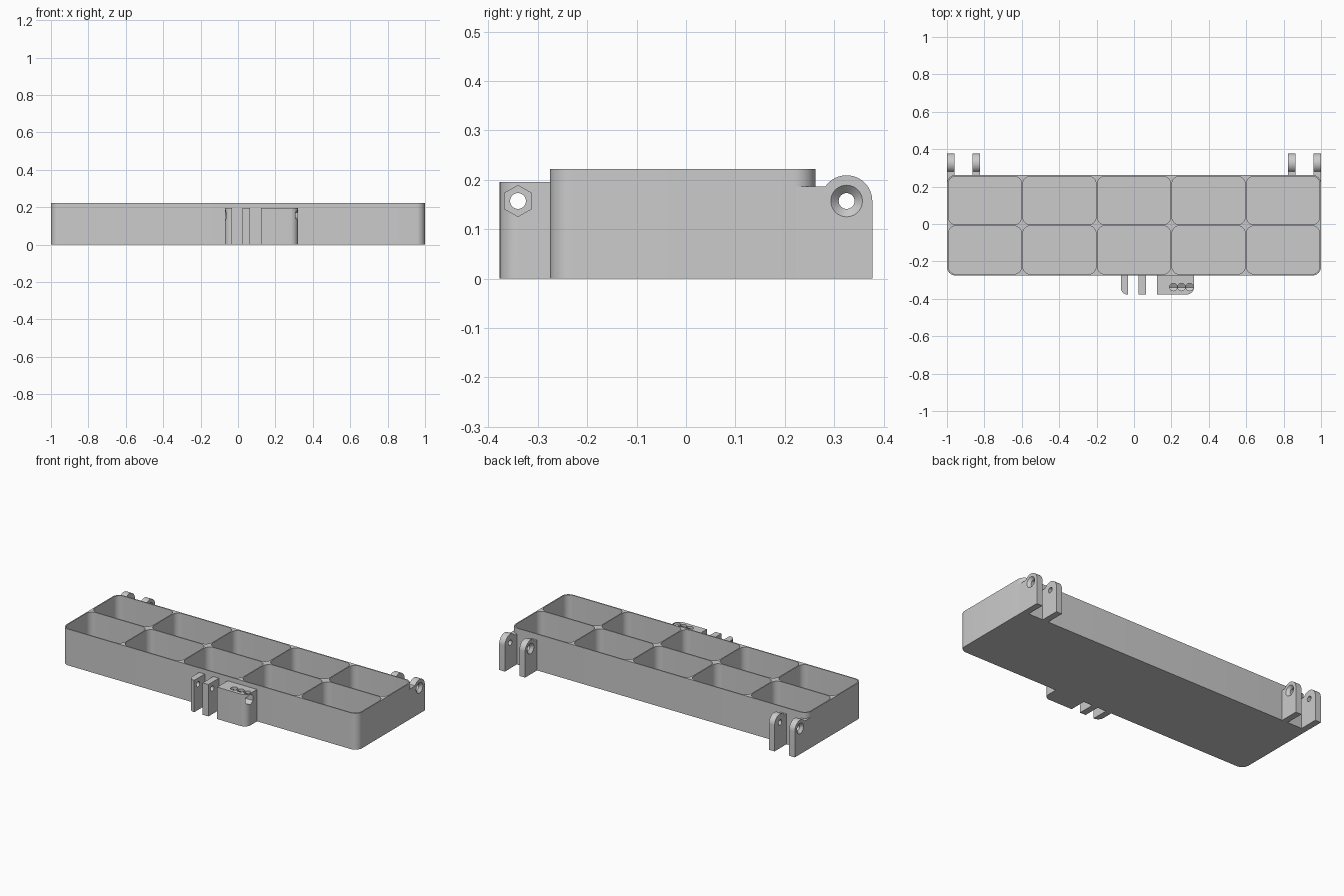
import bpy, bmesh
from math import cos, sin, pi, radians
from mathutils import Matrix

cube = bpy.data.objects.get("Cube")
if cube:
    bpy.data.objects.remove(cube, do_unlink=True)

GREY = (0.6, 0.6, 0.6, 1)
mat = bpy.data.materials.new("plain grey")
mat.use_nodes = True
mat.diffuse_color = GREY
mat.node_tree.nodes["Principled BSDF"].inputs["Base Color"].default_value = GREY


def arc(cx, cy, r, start, end, steps=10):
    angles = [radians(start + (end - start) * i / steps) for i in range(steps + 1)]
    return [(cx + r * cos(a), cy + r * sin(a)) for a in angles]


def rounded(x0, x1, y0, y1, radii):
    """Rectangle outline; radii run front-left, front-right, back-right, back-left."""
    corners = [(x0, y0, 1, 1), (x1, y0, -1, 1), (x1, y1, -1, -1), (x0, y1, 1, -1)]
    pts = []
    for i, ((x, y, sx, sy), r) in enumerate(zip(corners, radii)):
        if r:
            pts += arc(x + sx * r, y + sy * r, r, 180 + 90 * i, 270 + 90 * i)
        else:
            pts.append((x, y))
    return pts


def new_object(name, bm):
    bmesh.ops.recalc_face_normals(bm, faces=bm.faces)
    mesh = bpy.data.meshes.new(name)
    bm.to_mesh(mesh)
    bm.free()
    mesh.materials.append(mat)
    obj = bpy.data.objects.new(name, mesh)
    bpy.context.collection.objects.link(obj)
    return obj


def prism(name, outlines, lo, hi, axis="z"):
    bm = bmesh.new()
    for outline in outlines:
        ends = []
        for t in (lo, hi):
            ends.append([bm.verts.new((a, b, t) if axis == "z" else (t, a, b))
                         for a, b in outline])
        low, high = ends
        bm.faces.new(low[::-1])
        bm.faces.new(high)
        for i in range(len(low)):
            j = (i + 1) % len(low)
            bm.faces.new((low[i], low[j], high[j], high[i]))
    return new_object(name, bm)


def countersink(x, y, z, side):
    """Cone cutter opening towards side (+1 or -1) along x."""
    bm = bmesh.new()
    bmesh.ops.create_cone(bm, cap_ends=True, segments=40, radius1=0.015,
                          radius2=0.034, depth=0.019,
                          matrix=Matrix.Translation((x - side * 0.0075, y, z))
                          @ Matrix.Rotation(side * pi / 2, 4, "Y"))
    return new_object("countersink_cutter", bm)


def cut(obj, cutters):
    for c in cutters:
        c.hide_render = True
        mod = obj.modifiers.new("cut", "BOOLEAN")
        mod.operation, mod.solver, mod.object = "DIFFERENCE", "EXACT", c
    graph = bpy.context.evaluated_depsgraph_get()
    mesh = bpy.data.meshes.new_from_object(obj.evaluated_get(graph))
    obj.modifiers.clear()
    obj.data = mesh


# Tray with a five by two grid of compartments
BACK, FRONT, WALL, RIM = 0.262, -0.275, 0.007, 0.222
tray = prism("tray", [rounded(-1, 1, FRONT, BACK, [0.045] * 4)], 0, RIM)
dx, dy = (2 - WALL) / 5, (BACK - FRONT - WALL) / 2
cells = []
for i in range(5):
    for j in range(2):
        x, y = -1 + WALL + i * dx, FRONT + WALL + j * dy
        cells.append(rounded(x, x + dx - WALL, y, y + dy - WALL, [0.041] * 4))
compartments = prism("compartment_cutter", cells, 0.015, 0.3)
cut(tray, [compartments])
parts, helpers = [tray], [compartments]

# Hinge lugs in pairs at the back corners
HY, HZ = 0.325, 0.157
hinge_bore = prism("hinge_bore_cutter", [arc(HY, HZ, 0.016, 0, 350, 35)], -1.2, 1.2, "x")
helpers.append(hinge_bore)
for side, label in ((1, "left"), (-1, "right")):
    for place, inner, outer, start in (("outer", 0.961, 1, 0.222), ("inner", 0.824, 0.863, 0.258)):
        profile = [(start, 0), (HY + 0.052, 0)] + arc(HY, HZ, 0.052, 0, 146, 24) + [(start, 0.186)]
        lug = prism(f"hinge_lug_{place}_{label}", [profile],
                    *sorted((side * inner, side * outer)), axis="x")
        # The countersinks sit on the two faces turned away from the pair's gap
        if place == "outer":
            sink = countersink(side * outer, HY, HZ, side)
        else:
            sink = countersink(side * inner, HY, HZ, -side)
        cut(lug, [hinge_bore, sink] + ([compartments] if place == "outer" else []))
        helpers.append(sink)
        parts.append(lug)

# Latch plates and nut block on the front
LY, LZ, LATCH_TOP = -0.34, 0.157, 0.195
latch_bore = prism("latch_bore_cutter", [arc(LY, LZ, 0.016, 0, 350, 35)], -0.2, 0.5, "x")
latch_sink = countersink(-0.07, LY, LZ, -1)
nut_pocket = prism("nut_pocket_cutter", [arc(LY, LZ, 0.0315, 30, 330, 5)], 0.19, 0.4, "x")
top_holes = prism("top_hole_cutter",
                  [arc(x, -0.337, 0.02, 0, 350, 35) for x in (0.21, 0.254, 0.298)], LZ, 0.3)
helpers += [latch_bore, latch_sink, nut_pocket, top_holes]
for name, x0, x1, radii, cutters in (
        ("latch_plate_outer", -0.07, -0.032, (0.035, 0, 0, 0), [latch_bore, latch_sink]),
        ("latch_plate_middle", 0.025, 0.064, (0, 0, 0, 0), [latch_bore]),
        ("latch_nut_block", 0.123, 0.321, (0, 0.04, 0, 0), [latch_bore, nut_pocket, top_holes])):
    piece = prism(name, [rounded(x0, x1, -0.377, FRONT + 0.003, radii)], 0, LATCH_TOP)
    cut(piece, cutters)
    parts.append(piece)

# Remove the cutters and smooth the curved walls
for h in helpers:
    bpy.data.objects.remove(h, do_unlink=True)
bpy.ops.object.select_all(action="DESELECT")
for p in parts:
    p.select_set(True)
bpy.context.view_layer.objects.active = tray
bpy.ops.object.shade_smooth_by_angle(angle=radians(30))
